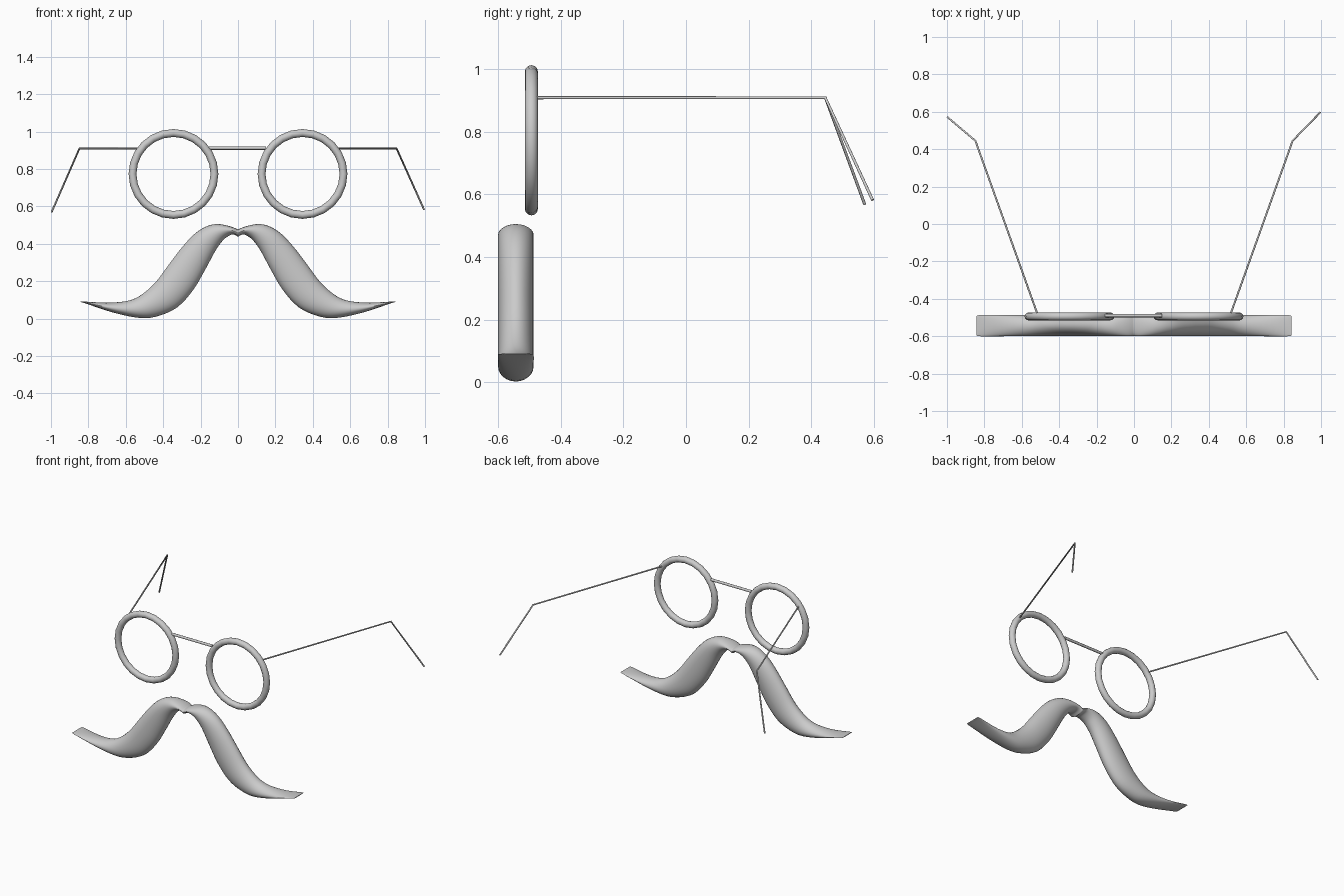
import bpy, bmesh, math
from mathutils import Vector

if "Cube" in bpy.data.objects:
    bpy.data.objects.remove(bpy.data.objects["Cube"])


def rod(name, pts, radius):
    """Thin round wire through the given points."""
    cu = bpy.data.curves.new(name, 'CURVE')
    cu.dimensions = '3D'
    cu.bevel_depth = radius
    cu.bevel_resolution = 2
    cu.use_fill_caps = True
    sp = cu.splines.new('POLY')
    sp.points.add(len(pts) - 1)
    for p, co in zip(sp.points, pts):
        p.co = (*co, 1)
    ob = bpy.data.objects.new(name, cu)
    bpy.context.collection.objects.link(ob)
    return ob


def catmull(a, b, c, d, t):
    return 0.5 * (2 * b + (c - a) * t + (2 * a - 5 * b + 4 * c - d) * t * t
                  + (3 * b - a - 3 * c + d) * t ** 3)


# Round lens rims
for side, label in ((-1, "left"), (1, "right")):
    bpy.ops.mesh.primitive_torus_add(
        major_segments=24, minor_segments=12, major_radius=0.219, minor_radius=0.021,
        location=(side * 0.345, -0.494, 0.773), rotation=(math.pi / 2, 0, 0))
    bpy.context.object.name = label + "_rim"
    bpy.ops.object.shade_smooth()

# Bridge and bent temple wires
rod("bridge", [(-0.155, -0.49, 0.911), (0.15, -0.49, 0.911)], 0.009)
rod("right_temple", [(0.515, -0.485, 0.909), (0.848, 0.445, 0.909), (0.995, 0.596, 0.582)], 0.005)
rod("left_temple", [(-0.515, -0.485, 0.909), (-0.848, 0.445, 0.909), (-0.997, 0.571, 0.568)], 0.005)

# Moustache: paired points on upper and lower outline (x, z, x, z) and half depth
stations = [Vector(s) for s in (
    (0, .476, 0, .437, .055), (.03, .489, .02, .449, .0565),
    (.07, .5, .04, .447, .0565), (.12, .505, .07, .428, .0565),
    (.175, .49, .095, .4, .0565), (.235, .45, .125, .355, .0565),
    (.30, .38, .175, .262, .0565), (.365, .295, .24, .152, .0565),
    (.44, .195, .325, .06, .0565), (.515, .128, .425, .014, .0565),
    (.585, .096, .52, .003, .0565), (.69, .085, .66, .03, .0565),
    (.825, .091, .825, .084, .0565), (.84, .092, .84, .087, .045))]
STEPS, SEG, YC = 4, 24, -0.5435
rows = []
n = len(stations)
for i in range(n - 1):
    # reflect the neighbour at the centre so the two halves meet cleanly
    a = stations[max(i - 1, 0)]
    b, c, d = stations[i], stations[i + 1], stations[min(i + 2, n - 1)]
    for k in range(STEPS):
        rows.append(catmull(a, b, c, d, k / STEPS))
rows.append(stations[-1])

bm = bmesh.new()
rings = []
for r in rows:
    up, lo = Vector((r[0], 0, r[1])), Vector((r[2], 0, r[3]))
    mid, half = (up + lo) / 2, (up - lo) / 2
    ring = []
    for j in range(SEG):
        t = 2 * math.pi * j / SEG
        p = mid + half * math.cos(t) + Vector((0, YC + r[4] * math.sin(t), 0))
        ring.append(bm.verts.new(p))
    rings.append(ring)
for A, B in zip(rings, rings[1:]):
    for j in range(SEG):
        k = (j + 1) % SEG
        bm.faces.new((A[j], A[k], B[k], B[j]))
bm.faces.new(rings[-1])
bmesh.ops.recalc_face_normals(bm, faces=bm.faces)
# An open tube with one cap: make sure the cap looks outward
bm.faces.ensure_lookup_table()
if bm.faces[-1].normal.x < 0:
    bmesh.ops.reverse_faces(bm, faces=bm.faces)
me = bpy.data.meshes.new("moustache")
bm.to_mesh(me)
bm.free()
moustache = bpy.data.objects.new("moustache", me)
bpy.context.collection.objects.link(moustache)
mod = moustache.modifiers.new("mirror", 'MIRROR')
mod.use_axis = (True, False, False)
mod.use_clip = True
bpy.ops.object.select_all(action='DESELECT')
moustache.select_set(True)
bpy.context.view_layer.objects.active = moustache
bpy.ops.object.shade_smooth_by_angle(angle=math.radians(40))
